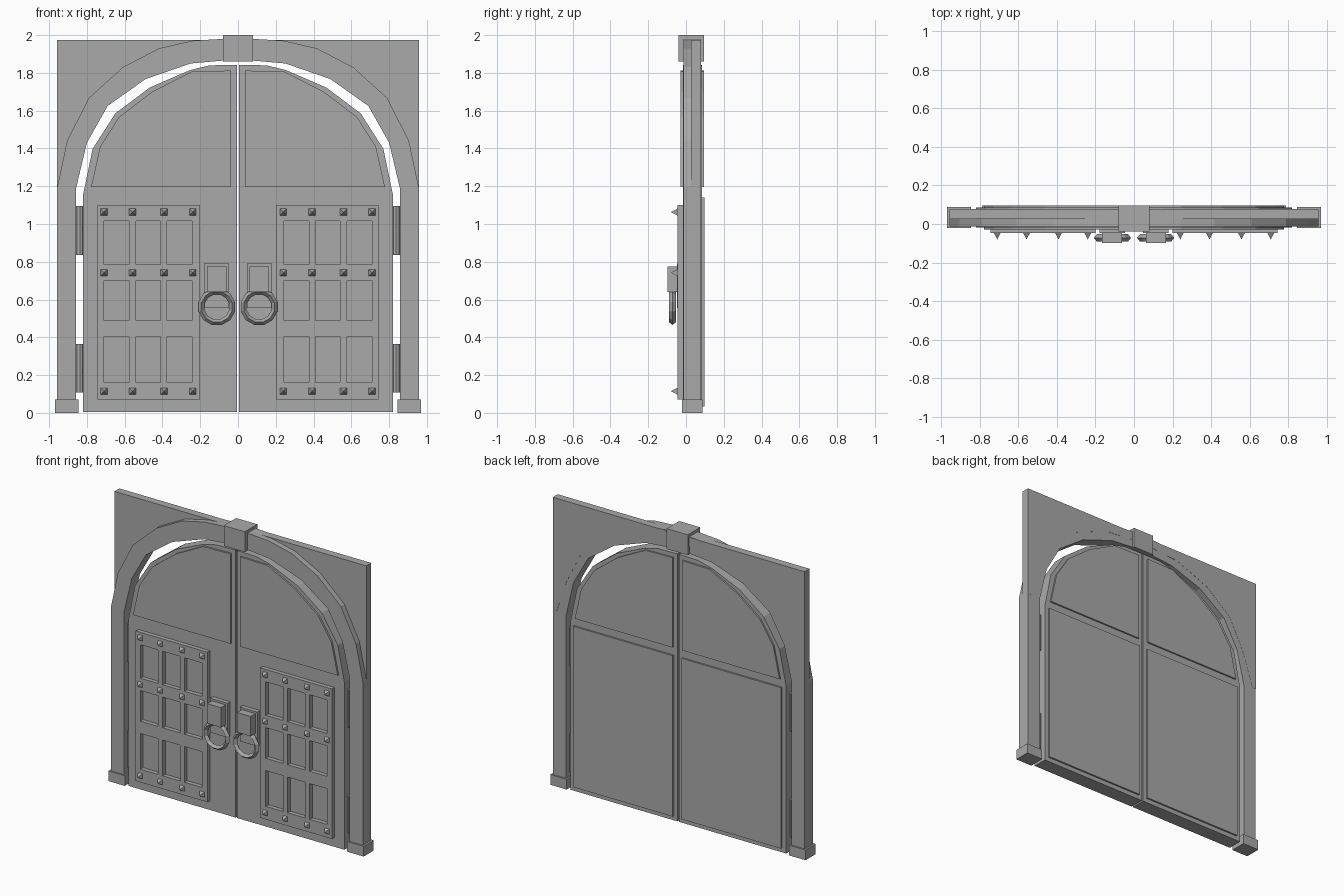
import bpy, bmesh, math
from mathutils import Matrix

if "Cube" in bpy.data.objects:
    bpy.data.objects.remove(bpy.data.objects["Cube"])

grey = bpy.data.materials.new("stone_grey")
grey.diffuse_color = (0.4, 0.4, 0.4, 1)
grey.use_nodes = True
grey.node_tree.nodes["Principled BSDF"].inputs["Base Color"].default_value = grey.diffuse_color


def finish(name, bm):
    bmesh.ops.recalc_face_normals(bm, faces=bm.faces[:])
    me = bpy.data.meshes.new(name)
    bm.to_mesh(me)
    bm.free()
    me.materials.append(grey)
    ob = bpy.data.objects.new(name, me)
    bpy.context.collection.objects.link(ob)
    return ob


def extrude(bm, y0, y1):
    """Thicken flat faces lying at y0 so that they reach y1."""
    geo = bmesh.ops.extrude_face_region(bm, geom=bm.faces[:], use_keep_orig=True)["geom"]
    verts = [g for g in geo if isinstance(g, bmesh.types.BMVert)]
    bmesh.ops.translate(bm, verts=verts, vec=(0, y1 - y0, 0))


def prism(name, pts, y0, y1):
    bm = bmesh.new()
    bm.faces.new([bm.verts.new((x, y0, z)) for x, z in pts])
    extrude(bm, y0, y1)
    return finish(name, bm)


def box(name, x0, x1, y0, y1, z0, z1):
    return prism(name, [(x0, z0), (x1, z0), (x1, z1), (x0, z1)], y0, y1)


def both(ob):
    """Mirror a left-hand part across x = 0."""
    m = ob.modifiers.new("mirror", 'MIRROR')
    m.use_axis[0] = True
    return ob


def mirrored(pts):
    """Complete a left half path (ending on x = 0) to the right."""
    return pts + [(-x, z) for x, z in reversed(pts) if x != 0]


# Arch frame
inner = [(-.857, 1.19), (-.80, 1.43), (-.69, 1.625), (-.49, 1.767), (-.25, 1.85), (0, 1.872)]
outer = [(-.957, 1.195), (-.905, 1.44), (-.79, 1.667), (-.61, 1.83), (-.418, 1.93), (-.243, 1.97), (0, 1.985)]
path = mirrored([(-.957, .03)] + outer) + mirrored([(-.857, .03)] + inner)[::-1]
prism("arch_frame", path, -.012, .078)

# Wall corners behind the arch
mid = [(-.93, 1.195), (-.85, 1.43), (-.74, 1.645), (-.55, 1.80), (-.30, 1.90), (0, 1.925)]
path = mirrored([(-.957, 1.195), (-.957, 1.975)]) + mirrored(mid)[::-1]
prism("wall_corners", path, .026, .079)

# Keystone and column feet
box("keystone", -.08, .08, -.04, .095, 1.86, 2.0)
both(box("column_foot", -.97, -.845, -.022, .088, 0, .07))

# Door leaves
both(prism("door_leaf", [(-.006, .005), (-.82, .005), (-.82, 1.155), (-.77, 1.397), (-.65, 1.585),
                         (-.466, 1.723), (-.254, 1.815), (-.15, 1.84), (-.006, 1.842)], -.017, .085))

# Upper panels, raised on front and back
both(prism("upper_panel", [(-.037, 1.195), (-.778, 1.195), (-.73, 1.41), (-.63, 1.566),
                           (-.455, 1.70), (-.243, 1.808), (-.037, 1.812)], -.029, .096))

# Back lower panels
both(box("back_panel", -.79, -.033, .07, .097, .035, 1.14))

# Front lattice panel with nine openings
xs = [-.745, -.71, -.577, -.54, -.41, -.375, -.243, -.2]
zs = [.07, .16, .405, .49, .70, .785, 1.015, 1.1]
bm = bmesh.new()
grid = [[bm.verts.new((x, -.046, z)) for z in zs] for x in xs]
for i in range(7):
    for j in range(7):
        if not (i % 2 and j % 2):
            bm.faces.new((grid[i][j], grid[i + 1][j], grid[i + 1][j + 1], grid[i][j + 1]))
extrude(bm, -.046, -.014)
both(finish("lattice_panel", bm))

# Pyramid studs
bm = bmesh.new()
for x in (-.71, -.558, -.392, -.24):
    for z in (.115, .742, 1.063):
        mat = (Matrix.Translation((x, -.062, z)) @ Matrix.Rotation(math.pi / 2, 4, 'X')
               @ Matrix.Rotation(math.pi / 4, 4, 'Z'))
        bmesh.ops.create_cone(bm, cap_ends=True, segments=4, radius1=.027, radius2=0,
                              depth=.036, matrix=mat)
both(finish("studs", bm))

# Hinges
bm = bmesh.new()
for z0, z1 in ((.108, .365), (.835, 1.095)):
    bmesh.ops.create_cone(bm, cap_ends=True, segments=8, radius1=.021, radius2=.021, depth=z1 - z0,
                          matrix=Matrix.Translation((-.837, .033, (z0 + z1) / 2)))
both(finish("hinges", bm))

# Handle mounts
both(box("handle_plate", -.18, -.048, -.047, -.014, .555, .79))
both(box("handle_block", -.165, -.061, -.098, -.04, .64, .776))

# Ring pulls: diamond section swept round a circle
bm = bmesh.new()
n, rings = 12, []
for i in range(n):
    a = 2 * math.pi * (i + .5) / n
    rings.append([bm.verts.new((-.112 + r * math.cos(a), y, .562 + r * math.sin(a)))
                  for r, y in ((.1, -.072), (.084, -.091), (.068, -.072), (.084, -.053))])
for i in range(n):
    a, b = rings[i], rings[(i + 1) % n]
    for k in range(4):
        bm.faces.new((a[k], a[(k + 1) % 4], b[(k + 1) % 4], b[k]))
both(finish("ring_pull", bm))
